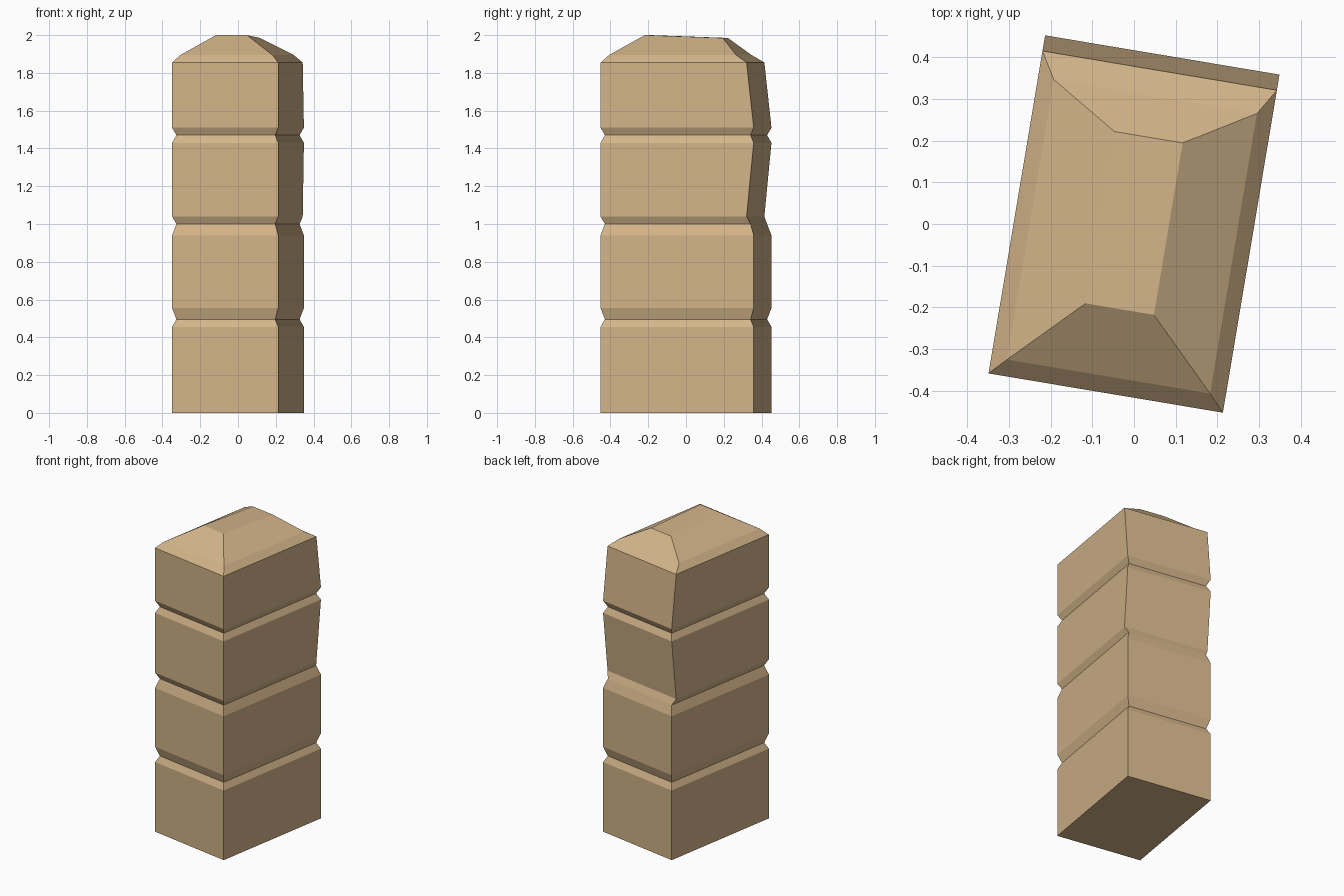
import bpy, bmesh, math
from mathutils import Matrix

if "Cube" in bpy.data.objects:
    bpy.data.objects.remove(bpy.data.objects["Cube"])

W, D = 0.285, 0.411   # half width and half depth of the blocks
G = 0.02              # groove depth

# Rings from the ground up: height, half width, front y, back y, rise at back
rings = [
    (0.0, W, -D, D, 0),
    (0.455, W, -D, D, 0),
    (0.495, W - G, -D + G, D - G, 0),     # lower groove
    (0.555, W, -D, D, 0),
    (0.94, W, -D, D, 0),
    (1.0, W - G, -D + G, D - G, 0),       # middle groove
    (1.04, W, -D, 0.373, 0),              # third block leans in at the back
    (1.43, W, -D, D, 0),
    (1.47, W - G, -D + G, D - G, 0),      # upper groove
    (1.51, W, -D, D, 0),
    (1.855, W, -D, 0.373, 0),             # top block leans in at the back
    (1.895, 0.247, -0.371, 0.31, 0),      # hipped cap
    (2.0, 0.083, -0.207, 0.211, -0.015),
]

bm = bmesh.new()
loops = []
for z, w, f, b, rise in rings:
    loops.append([bm.verts.new(c) for c in
                  ((-w, f, z), (w, f, z), (w, b, z + rise), (-w, b, z + rise))])
for lo, hi in zip(loops, loops[1:]):
    for i in range(4):
        j = (i + 1) % 4
        bm.faces.new((lo[i], lo[j], hi[j], hi[i]))
bm.faces.new(loops[0][::-1])
bm.faces.new(loops[-1])

# Whole pillar is turned slightly about the vertical
bm.transform(Matrix.Rotation(math.radians(-9.5), 4, 'Z'))
bmesh.ops.recalc_face_normals(bm, faces=bm.faces)

mesh = bpy.data.meshes.new("stone_pillar")
bm.to_mesh(mesh)
bm.free()
pillar = bpy.data.objects.new("stone_pillar", mesh)
bpy.context.collection.objects.link(pillar)

mat = bpy.data.materials.new("sandstone")
mat.diffuse_color = (0.645, 0.456, 0.25, 1)
mat.use_nodes = True
mat.node_tree.nodes["Principled BSDF"].inputs["Base Color"].default_value = mat.diffuse_color
mesh.materials.append(mat)
